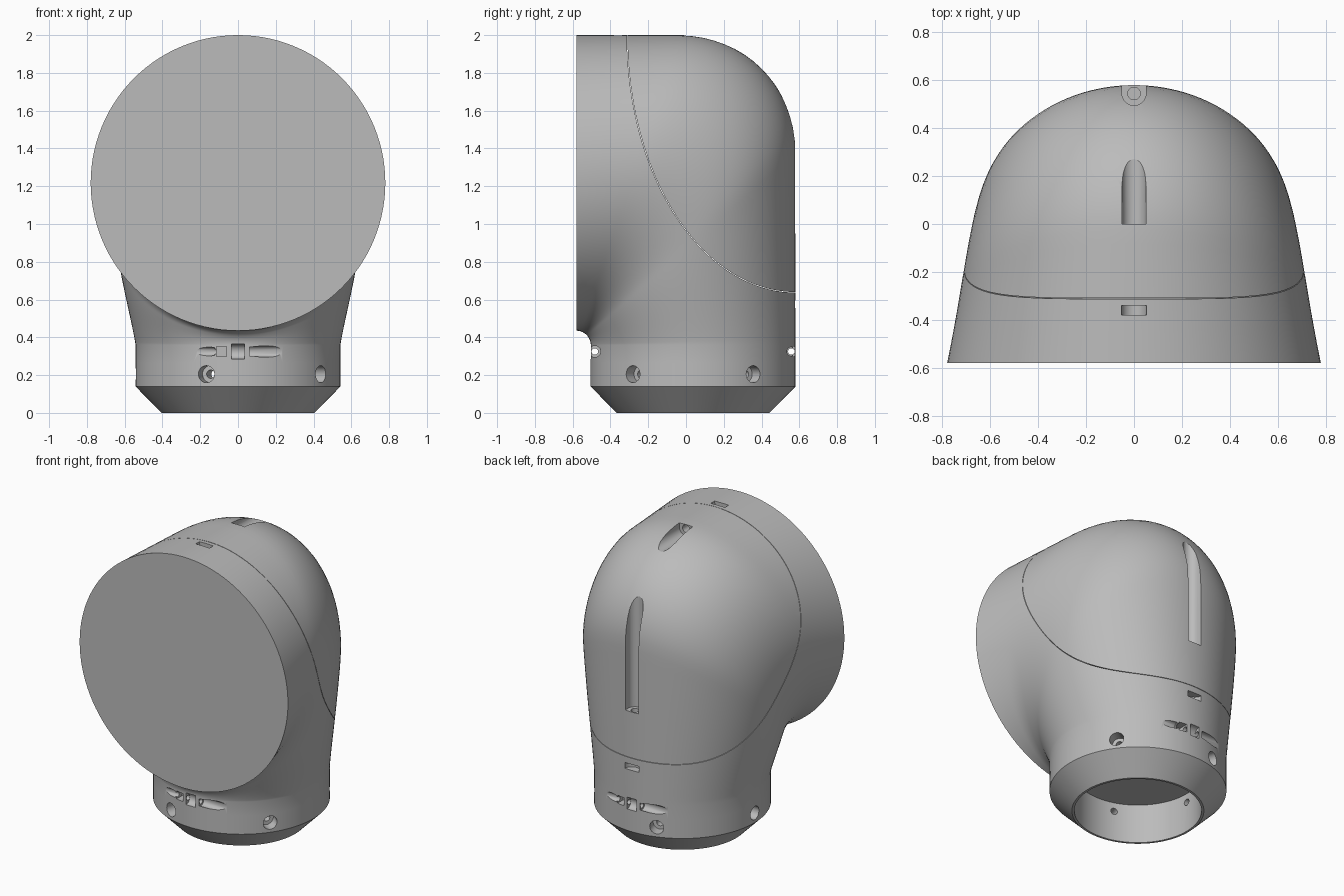
import bpy, bmesh
from math import sin, cos, pi, radians, sqrt
from mathutils import Matrix, Vector

if "Cube" in bpy.data.objects:
    bpy.data.objects.remove(bpy.data.objects["Cube"])

grey = bpy.data.materials.new("plain grey")
grey.use_nodes = True
grey.diffuse_color = (0.5, 0.5, 0.5, 1)
grey.node_tree.nodes["Principled BSDF"].inputs["Base Color"].default_value = grey.diffuse_color

R, CY = 0.5425, 0.0375             # collar radius and its centre in y
FRONT, BACK, TOP = -0.58, 0.58, 2.0
SPLIT, BEND = 0.265, 0.36          # collar top, start of the elbow
THROAT, DOME = 0.075, 0.61         # inner and outer bend radii


def to_object(name, bm):
    bmesh.ops.recalc_face_normals(bm, faces=bm.faces)
    mesh = bpy.data.meshes.new(name)
    bm.to_mesh(mesh)
    bm.free()
    mesh.materials.append(grey)
    ob = bpy.data.objects.new(name, mesh)
    bpy.context.collection.objects.link(ob)
    return ob


def cylinder(a, b, r, seg=32, stretch=None):
    a, b = Vector(a), Vector(b)
    m = Matrix.Translation((a + b) / 2)
    if stretch:
        m = m @ Matrix.Diagonal((*stretch, 1))
    m = m @ (b - a).to_track_quat('Z', 'Y').to_matrix().to_4x4()
    bm = bmesh.new()
    bmesh.ops.create_cone(bm, cap_ends=True, segments=seg, radius1=r, radius2=r,
                          depth=(b - a).length, matrix=m)
    return to_object("cutter", bm)


def box(low, high):
    low, high = Vector(low), Vector(high)
    bm = bmesh.new()
    bmesh.ops.create_cube(bm, size=1, matrix=Matrix.Translation((low + high) / 2)
                          @ Matrix.Diagonal((*(high - low), 1)))
    return to_object("cutter", bm)


def cut(ob, tool, operation='DIFFERENCE'):
    mod = ob.modifiers.new("cut", 'BOOLEAN')
    mod.object, mod.operation, mod.solver = tool, operation, 'EXACT'
    bpy.context.view_layer.objects.active = ob
    bpy.ops.object.modifier_apply(modifier=mod.name)
    bpy.data.objects.remove(tool)


def loft(bm, rings, closed=False):
    pairs = list(zip(rings, rings[1:])) + ([(rings[-1], rings[0])] if closed else [])
    for p, q in pairs:
        for i in range(len(p)):
            j = (i + 1) % len(p)
            bm.faces.new((p[i], p[j], q[j], q[i]))


def outer_reach(t):
    """Distance from the bend pivot to the outside of the elbow at angle t."""
    c, s = cos(t), sin(t)
    oy, oz = BACK - DOME - FRONT, TOP - DOME - BEND
    if c > 1e-6:
        d = (BACK - FRONT) / c
        if d * s <= oz:
            return d
    d = (TOP - BEND) / max(s, 1e-6)
    if d * c <= oy:
        return d
    b = oy * c + oz * s
    return b + sqrt(b * b - oy * oy - oz * oz + DOME * DOME)


def elbow(name, n=112, steps=48):
    """Oval sections fanned about a pivot, from the collar to the front disc."""
    bm = bmesh.new()
    angles = [2 * pi * i / n for i in range(n)]
    rings = [[bm.verts.new((R * sin(a), CY + R * cos(a), SPLIT)) for a in angles]]
    for k in range(steps + 1):
        u = k / steps
        t = u * pi / 2
        far = outer_reach(t)
        mid, half = (far + THROAT) / 2, (far - THROAT) / 2
        width = R + (0.78 - R) * u ** 1.12
        ring = []
        for a in angles:
            d = mid + half * cos(a)
            ring.append(bm.verts.new((width * sin(a), FRONT + d * cos(t), BEND + d * sin(t))))
        rings.append(ring)
    loft(bm, rings)
    bm.faces.new(rings[0])
    bm.faces.new(rings[-1])
    return to_object(name, bm)


def seam_solid(grow):
    return cylinder((-1, BACK, TOP), (1, BACK, TOP), 1, 160,
                    (1, 0.89 + grow, 1.36 + grow))


# Elbow, split along a curved seam into lower housing and rear cover
lower_housing = elbow("lower_housing")
rear_cover = elbow("rear_cover")
cut(lower_housing, seam_solid(0.003))
cut(rear_cover, seam_solid(0), 'INTERSECT')

# Collar ring with a chamfered foot and an open bore
bm = bmesh.new()
profile = [(0.39, 0), (0.405, 0), (R, 0.14), (R, SPLIT), (0.39, SPLIT)]
loft(bm, [[bm.verts.new((r * sin(2 * pi * i / 112), CY + r * cos(2 * pi * i / 112), z))
           for i in range(112)] for r, z in profile], closed=True)
collar_ring = to_object("collar_ring", bm)

# Five counterbored screw holes around the collar
for k in range(5):
    a = radians(36 + 72 * k)

    def at(r):
        return (r * cos(a), CY + r * sin(a), 0.205)
    cut(collar_ring, cylinder(at(0.47), at(0.7), 0.045))
    cut(collar_ring, cylinder(at(0.3), at(0.5), 0.022))

# Clamp screw bores and pockets, repeated half a turn round
for s in (1, -1):
    def p(x, y, z=0.325):
        return (s * x, CY + s * y, z)

    def pocket(x0, x1, y0, y1, h):
        lo, hi = p(x0, y0, 0.325 - h), p(x1, y1, 0.325 + h)
        return box([min(v) for v in zip(lo, hi)], [max(v) for v in zip(lo, hi)])
    cut(lower_housing, cylinder(p(0.06, -0.52), p(0.4, -0.52), 0.03))
    cut(lower_housing, cylinder(p(-0.4, -0.52), p(-0.125, -0.52), 0.023))
    cut(lower_housing, cylinder(p(-0.4, -0.52), p(0.4, -0.52), 0.017))
    cut(lower_housing, pocket(-0.115, -0.06, -0.6, -0.47, 0.027))
    cut(lower_housing, cylinder(p(-0.035, -R), p(0.035, -R), 0.04))

# Small tie slots beside the seam, top and back
cut(lower_housing, cylinder((0, -0.38, TOP), (0, -0.34, TOP), 0.053))
cut(lower_housing, cylinder((0, BACK, 0.555), (0, BACK, 0.595), 0.053))

# Screw channels sunk into the cover, each ending in a drilled shelf
cut(rear_cover, cylinder((0, 0.545, 0.95), (0, 0.545, 2.1), 0.05))
cut(rear_cover, box((-0.05, 0.545, 0.95), (0.05, 0.7, 2.1)))
cut(rear_cover, cylinder((0, 0.545, 0.75), (0, 0.545, 1), 0.026))
cut(rear_cover, cylinder((0, 0, 1.97), (0, 0.7, 1.97), 0.05))
cut(rear_cover, box((-0.05, 0, 1.97), (0.05, 0.7, 2.1)))
cut(rear_cover, cylinder((0, -0.15, 1.97), (0, 0.05, 1.97), 0.026))

# Smooth shading with crisp edges
for ob in (lower_housing, rear_cover, collar_ring):
    bpy.ops.object.select_all(action='DESELECT')
    ob.select_set(True)
    bpy.context.view_layer.objects.active = ob
    bpy.ops.object.shade_smooth_by_angle(angle=radians(30))
